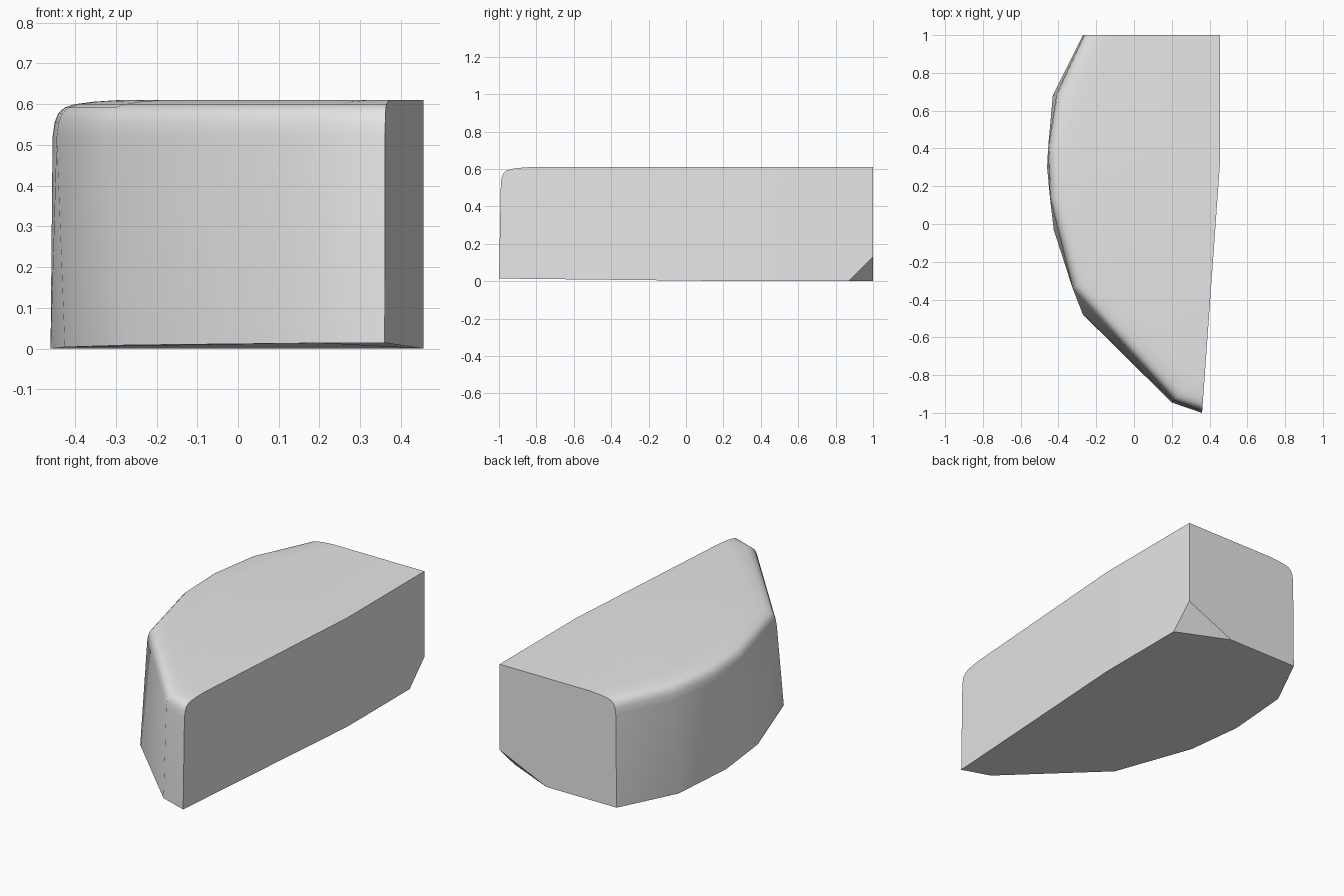
import bpy, bmesh, math
from mathutils import Vector

cube = bpy.data.objects.get("Cube")
if cube:
    bpy.data.objects.remove(cube)

# Curved outline at the foot and at the shoulder, from back to front tip
FOOT = [(-0.27, 1), (-0.43, 0.68), (-0.46, 0.3), (-0.425, -0.03),
        (-0.27, -0.48), (0.2, -0.945), (0.36, -1)]
SHOULDER = [(-0.265, 1), (-0.41, 0.69), (-0.455, 0.4), (-0.445, 0.14),
            (-0.325, -0.34), (0.21, -0.935), (0.361, -0.99)]
# Straight side, never rounded
FLAT = [(0.455, 0.32), (0.455, 1)]
# Height and inset of each ring of the rounded top
ROUNDING = [(0.52, 0), (0.555, 0.005), (0.578, 0.014), (0.592, 0.03),
            (0.6, 0.055), (0.606, 0.1), (0.61, 0.16)]


def inset(points, amount):
    """Move the outline inwards; the ends slide along the flat walls."""
    pts = [Vector(p) for p in points]
    result = []
    for i, p in enumerate(pts):
        if i == 0:
            inward = Vector((1, 0))
        elif i == len(pts) - 1:
            inward = (Vector(FLAT[0]) - p).normalized()
        else:
            along = (pts[i + 1] - pts[i - 1]).normalized()
            inward = Vector((-along.y, along.x))
        result.append(p + inward * amount)
    return result


bm = bmesh.new()


def add_ring(points, height):
    return [bm.verts.new((p[0], p[1], height(p[1]))) for p in points]


# Body: foot ring lifted slightly towards the tip, then the rounded rings
rings = [add_ring(FOOT + FLAT, lambda y: max(0, 0.32 - y) * 0.011)]
for z, amount in ROUNDING:
    rings.append(add_ring(inset(SHOULDER, amount) + FLAT, lambda y: z))

count = len(rings[0])
for low, high in zip(rings, rings[1:]):
    for i in range(count):
        j = (i + 1) % count
        bm.faces.new((low[i], low[j], high[j], high[i]))
bm.faces.new(list(reversed(rings[0])))
bm.faces.new(rings[-1])

# Chipped lower corner at the back of the flat side
a, b, c = Vector((0.455, 0.87, 0)), Vector((0.455, 1, 0.13)), Vector((0.165, 1, 0))
normal = (b - a).cross(c - a).normalized()
if normal.z > 0:
    normal.negate()
bmesh.ops.bisect_plane(bm, geom=bm.verts[:] + bm.edges[:] + bm.faces[:],
                       plane_co=a, plane_no=normal, clear_outer=True)
bmesh.ops.holes_fill(bm, edges=[e for e in bm.edges if e.is_boundary], sides=0)
bmesh.ops.recalc_face_normals(bm, faces=bm.faces[:])

mesh = bpy.data.meshes.new("stone_block")
bm.to_mesh(mesh)
bm.free()
block = bpy.data.objects.new("stone_block", mesh)
bpy.context.collection.objects.link(block)

# Plain grey material
grey = bpy.data.materials.new("light_grey")
grey.use_nodes = True
grey.diffuse_color = (0.8, 0.8, 0.8, 1)
grey.node_tree.nodes["Principled BSDF"].inputs["Base Color"].default_value = (0.8, 0.8, 0.8, 1)
mesh.materials.append(grey)

# Soft facets, crisp outer edges
bpy.ops.object.select_all(action='DESELECT')
block.select_set(True)
bpy.context.view_layer.objects.active = block
bpy.ops.object.shade_smooth_by_angle(angle=math.radians(35))
